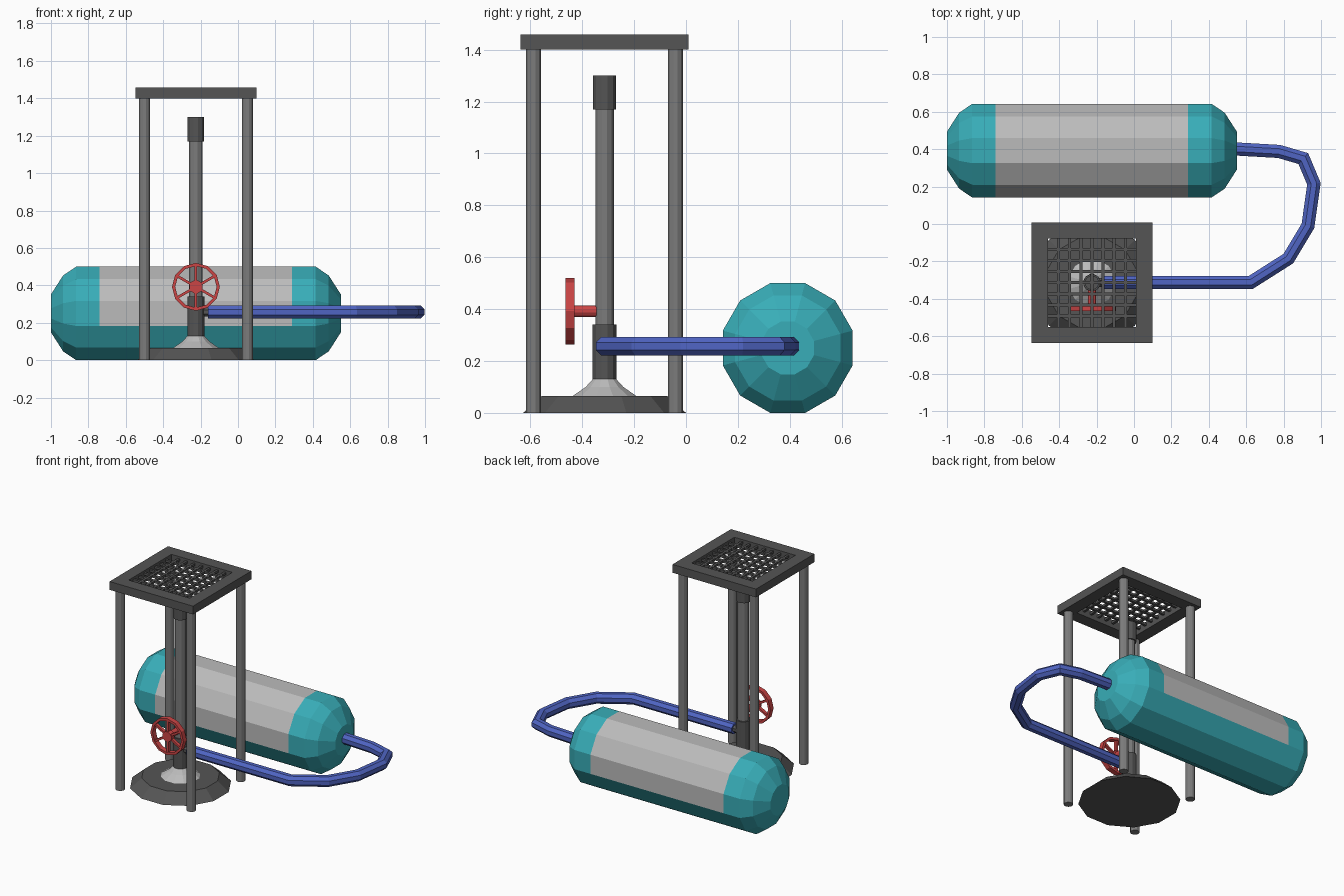
import bpy, bmesh, math
from mathutils import Vector, Matrix

if "Cube" in bpy.data.objects:
    bpy.data.objects.remove(bpy.data.objects["Cube"])

CX, CY = -0.225, -0.314          # axis of the burner stand


def mat(name, c):
    m = bpy.data.materials.new(name)
    m.diffuse_color = (*c, 1)
    m.use_nodes = True
    m.node_tree.nodes["Principled BSDF"].inputs["Base Color"].default_value = m.diffuse_color
    return m


TEAL = mat("teal", (0.04, 0.42, 0.48))
LIGHT = mat("light_grey", (0.5, 0.5, 0.5))
MID = mat("mid_grey", (0.2, 0.2, 0.2))
DARK = mat("dark_grey", (0.09, 0.09, 0.09))
RED = mat("red", (0.6, 0.06, 0.06))
BLUE = mat("blue", (0.08, 0.13, 0.55))


def finish(name, bm, *mats):
    bmesh.ops.recalc_face_normals(bm, faces=bm.faces)
    me = bpy.data.meshes.new(name)
    bm.to_mesh(me)
    bm.free()
    for m in mats:
        me.materials.append(m)
    ob = bpy.data.objects.new(name, me)
    bpy.context.collection.objects.link(ob)
    return ob


def bridge(bm, a, b):
    n = len(a)
    return [bm.faces.new((a[i], a[(i + 1) % n], b[(i + 1) % n], b[i])) for i in range(n)]


def lathe(name, profile, sides, material, loc, axis='Z', phase=0.5, closed=False):
    """Revolve (radius, height) points; capped, or closed into a ring."""
    bm = bmesh.new()
    rings = []
    for r, h in profile:
        rings.append([bm.verts.new((r * math.cos(t), r * math.sin(t), h)) for t in
                      ((i + phase) * math.tau / sides for i in range(sides))])
    for a, b in zip(rings, rings[1:]):
        bridge(bm, a, b)
    if closed:
        bridge(bm, rings[-1], rings[0])
    else:
        bm.faces.new(rings[0])
        bm.faces.new(rings[-1])
    turn = {'Z': Matrix(), 'Y': Matrix.Rotation(math.pi / 2, 4, 'X'),
            'X': Matrix.Rotation(math.pi / 2, 4, 'Y')}[axis]
    bm.transform(Matrix.Translation(loc) @ turn)
    return finish(name, bm, material)


def add_box(bm, size, loc, rot=Matrix()):
    bmesh.ops.create_cube(bm, size=1, matrix=Matrix.Translation(loc) @ rot @ Matrix.Diagonal((*size, 1)))


# Gas tank: teal shell, grey upper wrap on the middle band
tank = lathe("gas_tank", [(0.105, -1.0), (0.21, -0.935), (0.259, -0.865), (0.259, -0.74),
                          (0.259, 0.29), (0.259, 0.415), (0.21, 0.485), (0.105, 0.55)],
             12, TEAL, (0, 0.392, 0.25), 'X')
tank.data.materials.append(LIGHT)
for p in tank.data.polygons:
    if abs(p.center.x + 0.225) < 0.1 and p.center.z > 0.2:
        p.material_index = 1

# Base plate, flared foot, valve body, riser pipe and hollow nozzle
lathe("base_plate", [(0.325, 0), (0.25, 0.065)], 12, DARK, (CX, CY, 0))
lathe("flared_foot", [(0.127, 0.06), (0.127, 0.065), (0.075, 0.1), (0.047, 0.13)], 12, LIGHT, (CX, CY, 0))
lathe("valve_body", [(0.047, 0.125), (0.047, 0.34)], 12, DARK, (CX, CY, 0))
lathe("riser_pipe", [(0.037, 0.33), (0.037, 1.18)], 12, MID, (CX, CY, 0))
lathe("nozzle", [(0.036, 1.17), (0.046, 1.17), (0.046, 1.30), (0.036, 1.30), (0.036, 1.2)],
      12, DARK, (CX, CY, 0))

# Valve handwheel: rim, hub, stem, six spokes
WZ = 0.392
lathe("wheel_rim", [(0.128, -0.018), (0.128, 0.018), (0.111, 0.018), (0.111, -0.018)],
      12, RED, (CX, -0.447, WZ), 'Y', 0, True)
lathe("wheel_hub", [(0.036, -0.018), (0.036, 0.018)], 12, RED, (CX, -0.447, WZ), 'Y')
lathe("wheel_stem", [(0.023, -0.09), (0.023, 0)], 12, RED, (CX, -0.435, WZ), 'Y')
bm = bmesh.new()
for i in range(3):
    add_box(bm, (0.014, 0.022, 0.232), (CX, -0.447, WZ), Matrix.Rotation(i * math.pi / 3, 4, 'Y'))
finish("wheel_spokes", bm, RED)

# Four legs
for sx, side in ((-1, "left"), (1, "right")):
    for sy, end in ((-1, "front"), (1, "back")):
        lathe(f"{end}_{side}_leg", [(0.03, 0), (0.03, 1.41)], 12, MID,
              (CX + sx * 0.275, CY + sy * 0.273, 0))

# Top frame: square ring
bm = bmesh.new()
rings = []
for h, z in ((0.323, 1.40), (0.323, 1.458), (0.236, 1.458), (0.236, 1.40)):
    rings.append([bm.verts.new((CX + sx * h, CY + sy * h, z))
                  for sx, sy in ((-1, -1), (1, -1), (1, 1), (-1, 1))])
for i in range(4):
    bridge(bm, rings[i], rings[(i + 1) % 4])
finish("top_frame", bm, DARK)

# Cooking grate
bm = bmesh.new()
for i in range(-3, 4):
    add_box(bm, (0.016, 0.48, 0.016), (CX + i * 0.0595, CY, 1.436))
    add_box(bm, (0.48, 0.016, 0.016), (CX, CY + i * 0.0595, 1.436))
finish("grate", bm, DARK)

# Gas hose: swept tube with mitred bends, plus its valve connector
path = [Vector((x, y, 0.257)) for x, y in
        ((-0.16, -0.312), (0.625, -0.312), (0.825, -0.185), (0.93, -0.01),
         (0.962, 0.215), (0.905, 0.35), (0.775, 0.388), (0.53, 0.402))]
bm = bmesh.new()
rings = []
for i, p in enumerate(path):
    d0 = (p - path[max(i - 1, 0)]).normalized() if i else (path[1] - p).normalized()
    d1 = (path[i + 1] - p).normalized() if i < len(path) - 1 else d0
    t = (d0 + d1).normalized()
    side = Vector((-t.y, t.x, 0)) / t.dot(d0)
    rings.append([bm.verts.new(p + 0.038 * (math.cos(a) * side + math.sin(a) * Vector((0, 0, 1))))
                  for a in ((k + 0.5) * math.tau / 8 for k in range(8))])
for a, b in zip(rings, rings[1:]):
    bridge(bm, a, b)
bm.faces.new(rings[0])
bm.faces.new(rings[-1])
finish("gas_hose", bm, BLUE)
lathe("hose_connector", [(0.026, -0.2), (0.026, -0.15)], 8, DARK, (0, -0.312, 0.257), 'X')
